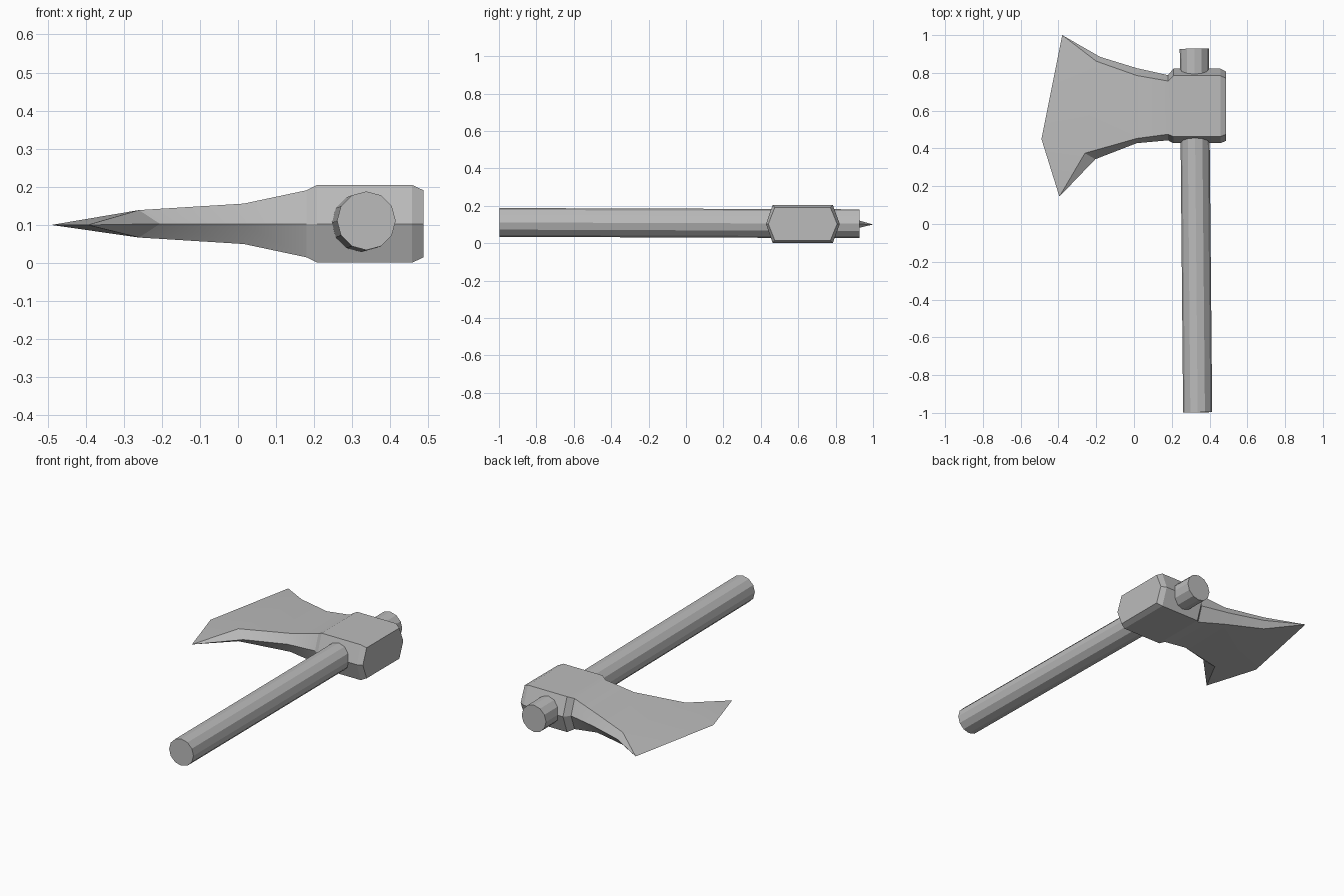
import bpy, bmesh, math
from mathutils import Vector

cube = bpy.data.objects.get("Cube")
if cube:
    bpy.data.objects.remove(cube)

steel = bpy.data.materials.new("plain_grey")
steel.use_nodes = True
grey = (0.5, 0.5, 0.5, 1)
steel.diffuse_color = grey
steel.node_tree.nodes["Principled BSDF"].inputs["Base Color"].default_value = grey


def finish(bm, name):
    bmesh.ops.recalc_face_normals(bm, faces=bm.faces)
    mesh = bpy.data.meshes.new(name)
    bm.to_mesh(mesh)
    bm.free()
    obj = bpy.data.objects.new(name, mesh)
    bpy.context.collection.objects.link(obj)
    mesh.materials.append(steel)
    bpy.ops.object.select_all(action='DESELECT')
    obj.select_set(True)
    bpy.context.view_layer.objects.active = obj
    bpy.ops.object.shade_smooth_by_angle(angle=math.radians(24))
    return obj


# Axe head: six-sided sections lofted from the poll to the flared blade
MID = 0.103


def section(bm, low_ridge, low_face, high_face, high_ridge, half):
    points = [(*low_ridge, MID), (*low_face, MID + half), (*high_face, MID + half),
              (*high_ridge, MID), (*high_face, MID - half), (*low_face, MID - half)]
    return [bm.verts.new(p) for p in points]


def straight(bm, x, a, b, c, d, half):
    return section(bm, (x, a), (x, b), (x, c), (x, d), half)


bm = bmesh.new()
rings = [
    straight(bm, 0.487, 0.44, 0.475, 0.772, 0.808, 0.088),
    straight(bm, 0.457, 0.428, 0.463, 0.785, 0.822, 0.102),
    straight(bm, 0.208, 0.428, 0.463, 0.785, 0.822, 0.102),
    straight(bm, 0.18, 0.443, 0.475, 0.757, 0.788, 0.088),
    straight(bm, 0.015, 0.428, 0.453, 0.786, 0.825, 0.053),
    section(bm, (-0.205, 0.343), (-0.26, 0.375), (-0.2, 0.862), (-0.18, 0.885), 0.036),
]
bm.faces.new(rings[0])
for r, s in zip(rings, rings[1:]):
    for i in range(6):
        j = (i + 1) % 6
        bm.faces.new((r[i], r[j], s[j], s[i]))

# Cutting edge: the last section closes onto three edge points
low, belly, high = [bm.verts.new(p) for p in
                    ((-0.395, 0.145, 0.1), (-0.49, 0.45, 0.1), (-0.38, 1.0, 0.1))]
end = rings[-1]
for near, far in ((end[1], end[2]), (end[5], end[4])):
    bm.faces.new((end[0], near, low))
    bm.faces.new((far, end[3], high))
    bm.faces.new((near, belly, low))
    bm.faces.new((near, far, belly))
    bm.faces.new((far, high, belly))
finish(bm, "axe_head")

# Handle: twelve-sided shaft, leaning slightly
start, stop = Vector((0.337, -0.997, 0.111)), Vector((0.319, 0.928, 0.104))
axis = stop - start
bm = bmesh.new()
bmesh.ops.create_cone(bm, cap_ends=True, segments=12, radius1=0.077,
                      radius2=0.077, depth=axis.length)
handle = finish(bm, "handle")
handle.location = (start + stop) / 2
handle.rotation_euler = axis.to_track_quat('Z', 'Y').to_euler()
